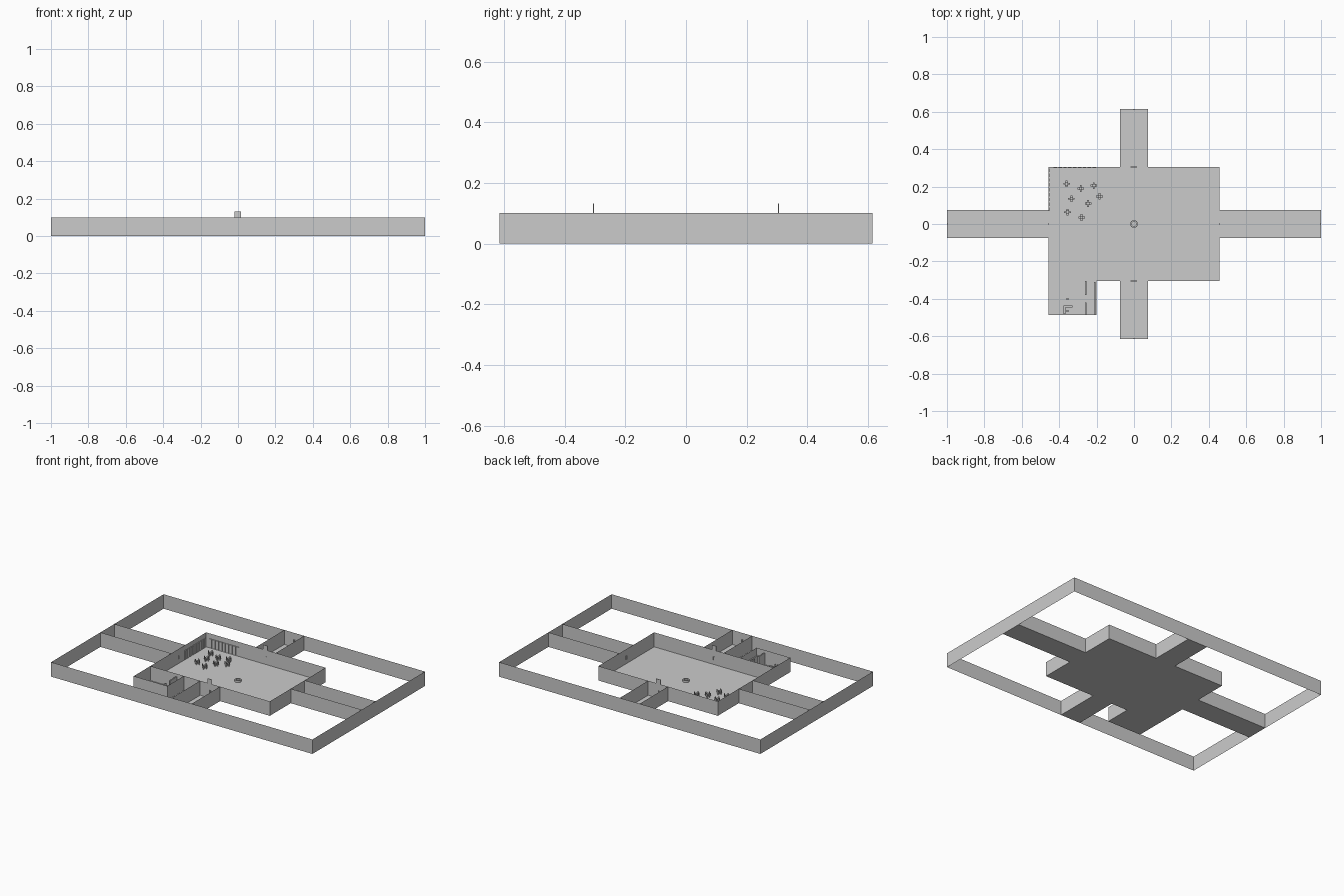
import bpy, bmesh, math

if "Cube" in bpy.data.objects:
    bpy.data.objects.remove(bpy.data.objects["Cube"])

H = 0.1                      # wall height
RX, RY = 0.457, 0.305        # half size of the hall
OX, OY = 1.0, 0.615          # half size of the outer boundary
CW = 0.076                   # half width of the corridors


def finish(name, bm):
    me = bpy.data.meshes.new(name)
    bm.to_mesh(me)
    bm.free()
    ob = bpy.data.objects.new(name, me)
    bpy.context.collection.objects.link(ob)
    return ob


def floor(name, x0, x1, y0, y1):
    bm = bmesh.new()
    bm.faces.new([bm.verts.new((x, y, 0)) for x, y in
                  ((x0, y0), (x1, y0), (x1, y1), (x0, y1))])
    return finish(name, bm)


def walls(name, pts, closed=False, z0=0, z1=H):
    """Thin sheet wall standing on a plan polyline."""
    bm = bmesh.new()
    low = [bm.verts.new((x, y, z0)) for x, y in pts]
    high = [bm.verts.new((x, y, z1)) for x, y in pts]
    n = len(pts)
    for i in range(n if closed else n - 1):
        j = (i + 1) % n
        bm.faces.new((low[i], low[j], high[j], high[i]))
    return finish(name, bm)


def boxes(name, items):
    """Boxes given as (x0, x1, y0, y1, z0, z1)."""
    bm = bmesh.new()
    for x0, x1, y0, y1, z0, z1 in items:
        vs = bmesh.ops.create_cube(bm, size=1)["verts"]
        for v in vs:
            v.co = ((x0 + x1) / 2 + v.co.x * (x1 - x0),
                    (y0 + y1) / 2 + v.co.y * (y1 - y0),
                    (z0 + z1) / 2 + v.co.z * (z1 - z0))
    return finish(name, bm)


def rect(x0, x1, y0, y1):
    return [(x0, y0), (x1, y0), (x1, y1), (x0, y1)]


# outer boundary and main hall
walls("outer_wall", rect(-OX, OX, -OY, OY), True)
floor("hall_floor", -RX, RX, -RY, RY)
walls("hall_wall", rect(-RX, RX, -RY, RY), True)

# four corridors, with pull handles on the doors at both ends
for s, tag in ((1, "right"), (-1, "left")):
    a, b = sorted((s * RX, s * OX))
    floor(tag + "_corridor_floor", a, b, -CW, CW)
    for y in (-CW, CW):
        walls(tag + "_corridor_wall", [(a, y), (b, y)])
    boxes(tag + "_door_handles", [(x - 0.003, x + 0.003, y, y + 0.003, 0.03, 0.055)
                                  for x in (s * RX, s * (OX - 0.003)) for y in (-0.005, 0.003)])
for s, tag in ((1, "back"), (-1, "front")):
    a, b = sorted((s * RY, s * OY))
    floor(tag + "_corridor_floor", -CW, CW, a, b)
    for x in (-CW, CW):
        walls(tag + "_corridor_wall", [(x, a), (x, b)])
    boxes(tag + "_door_handles", [(x, x + 0.003, y - 0.003, y + 0.003, 0.03, 0.055)
                                  for y in (s * RY, s * (OY - 0.003)) for x in (-0.005, 0.003)])
    # sign plate above the hall door
    y = s * RY
    boxes(tag + "_sign_plate", [(-0.019, 0.015, y - 0.002, y + 0.002, H, 0.132)])

# side office
SX, SY = -0.2, -0.487
floor("office_floor", -RX, SX, SY, -RY)
walls("office_wall", [(-RX, -RY), (-RX, SY), (SX, SY), (SX, -RY)])
boxes("office_partition", [(-0.263, -0.255, -0.38, -RY, 0, 0.08),
                           (-0.263, -0.255, SY, -0.42, 0, 0.08),
                           (-0.213, -0.205, SY, -0.31, 0, 0.05)])
boxes("office_desk", [(-0.376, -0.33, -0.447, -0.437, 0.026, 0.03),
                      (-0.376, -0.366, -0.48, -0.447, 0.026, 0.03),
                      (-0.376, -0.373, -0.48, -0.437, 0, 0.026),
                      (-0.333, -0.33, -0.447, -0.437, 0, 0.026)])
for x, y in ((-0.355, -0.465), (-0.355, -0.4)):
    boxes("office_chair", [(x - 0.005, x + 0.005, y - 0.005, y + 0.005, 0.014, 0.018),
                           (x - 0.0015, x + 0.0015, y - 0.0015, y + 0.0015, 0, 0.014),
                           (x - 0.005, x + 0.005, y - 0.005, y - 0.003, 0.018, 0.034)])

# lockers along two hall walls
boxes("left_lockers", [(-RX, -RX + 0.005, 0.07 + 0.026 * i, 0.088 + 0.026 * i, 0.003, 0.065)
                       for i in range(9)])
boxes("back_lockers", [(-0.43 + 0.026 * i, -0.412 + 0.026 * i, RY - 0.005, RY, 0.003, 0.065)
                       for i in range(9)])

# cafeteria tables, each with four stools
spots = [(-0.36, 0.215), (-0.285, 0.19), (-0.215, 0.205), (-0.335, 0.135),
         (-0.245, 0.11), (-0.185, 0.148), (-0.355, 0.063), (-0.28, 0.035)]
for x, y in spots:
    parts = [(x - 0.008, x + 0.008, y - 0.008, y + 0.008, 0.022, 0.025),
             (x - 0.002, x + 0.002, y - 0.002, y + 0.002, 0, 0.022)]
    for dx, dy in ((1, 0), (-1, 0), (0, 1), (0, -1)):
        cx, cy = x + dx * 0.013, y + dy * 0.013
        parts.append((cx - 0.005, cx + 0.005, cy - 0.005, cy + 0.005, 0.011, 0.014))
        parts.append((cx - 0.002, cx + 0.002, cy - 0.002, cy + 0.002, 0, 0.011))
        bx, by = x + dx * 0.017, y + dy * 0.017
        wx, wy = (0.001, 0.005) if dx else (0.005, 0.001)
        parts.append((bx - wx, bx + wx, by - wy, by + wy, 0.014, 0.03))
    boxes("table_set", parts)

# round basin in the middle of the hall
bm = bmesh.new()
N = 16
profile = [(0.021, 0), (0.021, 0.014), (0.013, 0.014), (0.013, 0.004)]
rings = [[bm.verts.new((r * math.cos(2 * math.pi * i / N), r * math.sin(2 * math.pi * i / N), z))
          for i in range(N)] for r, z in profile]
for a, b in zip(rings, rings[1:]):
    for i in range(N):
        j = (i + 1) % N
        bm.faces.new((a[i], a[j], b[j], b[i]))
bm.faces.new(rings[-1])
finish("centre_basin", bm)
